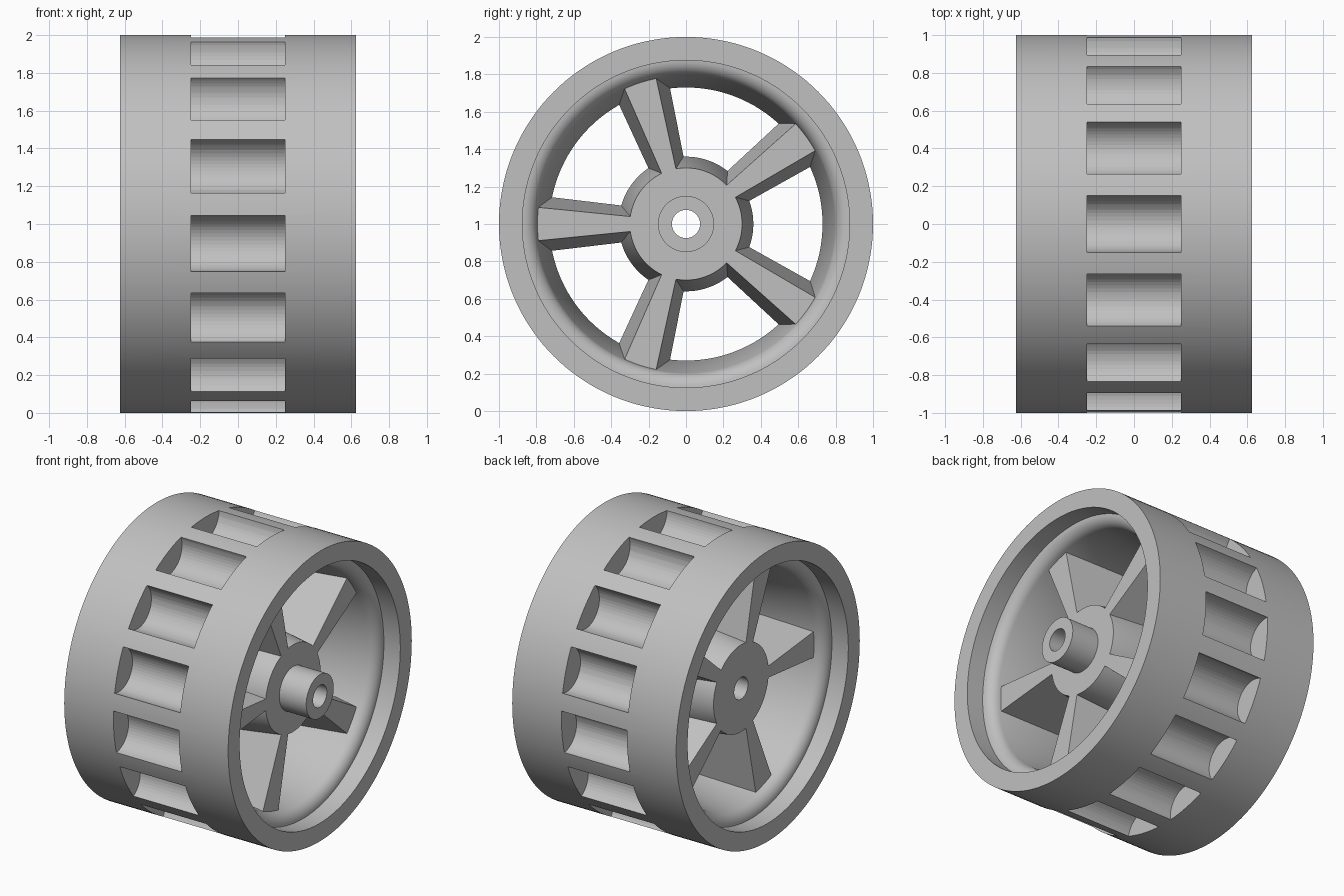
import bpy, bmesh, math
from mathutils import Matrix, Vector

if "Cube" in bpy.data.objects:
    bpy.data.objects.remove(bpy.data.objects["Cube"])

SEGMENTS = 144
HALF_WIDTH = 0.625    # half the tread width
HUB_X = 0.42          # side plane of hub and spokes

gray = bpy.data.materials.new("light gray")
gray.diffuse_color = (0.53, 0.53, 0.53, 1)
gray.use_nodes = True
gray.node_tree.nodes["Principled BSDF"].inputs["Base Color"].default_value = gray.diffuse_color


def make_object(name, bm, smooth=True):
    bmesh.ops.recalc_face_normals(bm, faces=bm.faces)
    mesh = bpy.data.meshes.new(name)
    bm.to_mesh(mesh)
    bm.free()
    mesh.materials.append(gray)
    obj = bpy.data.objects.new(name, mesh)
    bpy.context.collection.objects.link(obj)
    obj.location.z = 1
    if smooth:
        shade(obj)
    return obj


def shade(obj):
    bpy.ops.object.select_all(action='DESELECT')
    obj.select_set(True)
    bpy.context.view_layer.objects.active = obj
    bpy.ops.object.shade_smooth_by_angle(angle=math.radians(25))


def revolve(name, profile):
    """Turn a closed (x, radius) profile around the x axis."""
    bm = bmesh.new()
    rings = []
    for i in range(SEGMENTS):
        a = 2 * math.pi * i / SEGMENTS
        rings.append([bm.verts.new((x, r * math.cos(a), r * math.sin(a))) for x, r in profile])
    n = len(profile)
    for i in range(SEGMENTS):
        r0, r1 = rings[i], rings[(i + 1) % SEGMENTS]
        for j in range(n):
            k = (j + 1) % n
            bm.faces.new((r0[j], r0[k], r1[k], r1[j]))
    return make_object(name, bm)


# Rim: recessed lip, rounded shoulder, drafted inner wall
side = [(HALF_WIDTH, 1.0), (HALF_WIDTH, 0.875), (0.5, 0.875)]
for i in range(1, 9):
    a = math.radians(81 * i / 8)
    side.append((0.42 + 0.08 * math.cos(a), 0.875 - 0.08 * math.sin(a)))
profile = side + [(0, 0.73)] + [(-x, r) for x, r in reversed(side)]
rim = revolve("rim", profile)

# Tread pockets: fifteen half-round scoops cut around the rim
bm = bmesh.new()
for i in range(15):
    place = (Matrix.Rotation(math.radians(24 * i), 4, 'X')
             @ Matrix.Translation((0, 0, 0.99))
             @ Matrix.Rotation(math.pi / 2, 4, 'Y'))
    bmesh.ops.create_cone(bm, cap_ends=True, segments=48, radius1=0.15, radius2=0.15,
                          depth=0.5, matrix=place)
cutter = make_object("pocket_cutter", bm, smooth=False)
cutter.hide_render = True
cutter.hide_set(True)
cut = rim.modifiers.new("pockets", 'BOOLEAN')
cut.operation = 'DIFFERENCE'
cut.solver = 'EXACT'
cut.object = cutter
bpy.context.view_layer.objects.active = rim
bpy.ops.object.modifier_apply(modifier=cut.name)
bpy.data.objects.remove(cutter)
shade(rim)

# Hub: drafted barrel with a through bore and a boss on one side
revolve("hub", [(-HUB_X, 0.075), (-HUB_X, 0.30), (0, 0.36), (HUB_X, 0.30),
                (HUB_X, 0.15), (HALF_WIDTH, 0.15), (HALF_WIDTH, 0.075)])

# Spokes: widest at the middle plane, narrowing to both sides
# each section: x, inner radius, inner half width, outer radius, outer half width
sections = [(-HUB_X, 0.297, 0.04, 0.80, 0.09),
            (0, 0.33, 0.097, 0.75, 0.147),
            (HUB_X, 0.297, 0.04, 0.80, 0.09)]
for i in range(5):
    turn = Matrix.Rotation(math.radians(180 + 72 * i), 4, 'X')
    bm = bmesh.new()
    loops = []
    for x, r0, w0, r1, w1 in sections:
        corners = [(x, r0, -w0), (x, r1, -w1), (x, r1, w1), (x, r0, w0)]
        loops.append([bm.verts.new(turn @ Vector(c)) for c in corners])
    for a, b in zip(loops, loops[1:]):
        for j in range(4):
            k = (j + 1) % 4
            bm.faces.new((a[j], a[k], b[k], b[j]))
    bm.faces.new(loops[0])
    bm.faces.new(loops[-1])
    make_object(f"spoke_{i + 1}", bm, smooth=False)
